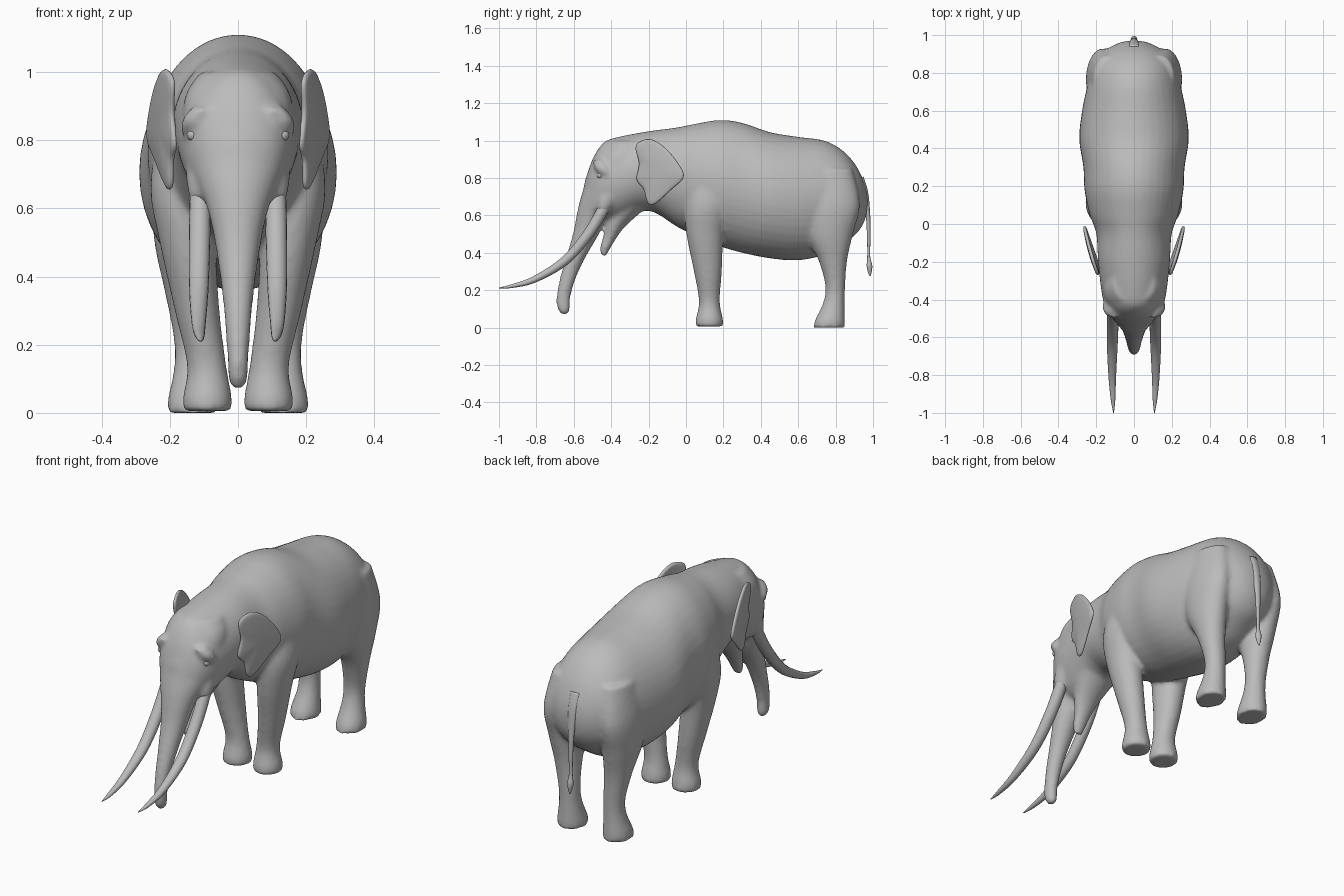
import bpy, bmesh, math
from mathutils import Vector

cube = bpy.data.objects.get("Cube")
if cube:
    bpy.data.objects.remove(cube)

grey = bpy.data.materials.new("grey hide")
grey.use_nodes = True
grey.diffuse_color = (0.5, 0.5, 0.5, 1)
grey.node_tree.nodes["Principled BSDF"].inputs["Base Color"].default_value = (0.5, 0.5, 0.5, 1)


def spline(points, steps, closed=False):
    """Catmull-Rom interpolation of tuples of any length."""
    n, out = len(points), []
    pick = (lambda i: points[i % n]) if closed else (lambda i: points[max(0, min(n - 1, i))])
    for i in range(n if closed else n - 1):
        a, b, c, d = (pick(i + k) for k in (-1, 0, 1, 2))
        for s in range(steps):
            t = s / steps
            out.append([q + t / 2 * (r - p + t * (2 * p - 5 * q + 4 * r - w + t * (3 * (q - r) + w - p)))
                        for p, q, r, w in zip(a, b, c, d)])
    return out if closed else out + [list(points[-1])]


def loft(bm, sections, side_axis=None, mirror=1, sides=28, steps=5):
    """Elliptical tube through (x, y, z, half width, half depth) sections."""
    path = spline(sections, steps)
    rings = []
    for i, (x, y, z, rx, rd) in enumerate(path):
        axis = side_axis
        if axis is None:
            t = Vector(path[min(i + 1, len(path) - 1)][:3]) - Vector(path[max(i - 1, 0)][:3])
            axis = Vector((0, t.z, -t.y)).normalized()
        ring = []
        for k in range(sides):
            a = math.tau * k / sides
            p = Vector((x + rx * math.cos(a), y, z)) + axis * rd * math.sin(a)
            ring.append(bm.verts.new((p.x * mirror, p.y, p.z)))
        rings.append(ring)
    for r, q in zip(rings, rings[1:]):
        for k in range(sides):
            bm.faces.new((r[k], r[(k + 1) % sides], q[(k + 1) % sides], q[k]))
    bm.faces.new(rings[0])
    bm.faces.new(rings[-1])


def finish(name, bm):
    bmesh.ops.recalc_face_normals(bm, faces=bm.faces)
    mesh = bpy.data.meshes.new(name)
    bm.to_mesh(mesh)
    bm.free()
    mesh.shade_smooth()
    mesh.materials.append(grey)
    obj = bpy.data.objects.new(name, mesh)
    bpy.context.collection.objects.link(obj)
    return obj


Y, Z = Vector((0, 1, 0)), Vector((0, 0, 1))
body = bmesh.new()

# torso, neck and skull: y, top, bottom, half width
torso = [(-.54, .78, .64, .06), (-.5, .9, .6, .115), (-.44, .99, .57, .152), (-.36, 1.02, .58, .172),
         (-.2, 1.05, .625, .19), (-.05, 1.07, .54, .2), (.05, 1.09, .49, .235), (.18, 1.11, .435, .262),
         (.3, 1.095, .4, .268), (.45, 1.045, .37, .29), (.6, 1.02, .36, .275), (.74, 1.0, .39, .245),
         (.84, .945, .45, .215), (.91, .865, .5, .165), (.955, .77, .57, .09), (.97, .7, .64, .03)]
loft(body, [(0, y, (t + b) / 2, w, (t - b) / 2) for y, t, b, w in torso], Z, sides=40)

# face and trunk: z, front y, back y, half width
face = [(1.0, -.42, -.2, .11), (.93, -.475, -.2, .155), (.82, -.53, -.2, .163), (.74, -.55, -.25, .152),
        (.67, -.57, -.34, .12), (.6, -.585, -.42, .09), (.5, -.605, -.465, .068), (.37, -.643, -.54, .049),
        (.26, -.675, -.59, .038), (.16, -.693, -.618, .031), (.1, -.687, -.62, .028), (.07, -.665, -.63, .016)]
loft(body, [(0, (f + b) / 2, z, w, (b - f) / 2) for z, f, b, w in face], Y)

# lower jaw
loft(body, [(0, -.3, .68, .12, .09), (0, -.37, .57, .075, .055), (0, -.41, .48, .045, .034),
            (0, -.435, .42, .034, .026), (0, -.44, .385, .022, .016)])

front_leg = [(.09, .125, .005, .07, .073), (.09, .125, .045, .072, .073), (.092, .125, .14, .058, .056),
             (.12, .117, .3, .066, .075), (.148, .102, .5, .082, .1), (.165, .115, .66, .092, .12),
             (.16, .14, .85, .07, .1)]
rear_leg = [(.135, .765, 0, .072, .085), (.135, .77, .04, .071, .08), (.132, .79, .13, .056, .058),
            (.134, .798, .22, .055, .053), (.148, .785, .36, .068, .077), (.16, .765, .5, .085, .128),
            (.165, .765, .66, .088, .165), (.14, .76, .85, .075, .13)]
for side in (-1, 1):
    loft(body, front_leg, Y, side)
    loft(body, rear_leg, Y, side)
    # cheek around the tusk root, and brow ridge
    loft(body, [(.1, -.34, .78, .05, .05), (.108, -.42, .69, .045, .05), (.11, -.45, .62, .03, .03)], None, side)
    loft(body, [(.1, -.47, .9, .03, .03), (.13, -.455, .86, .034, .034), (.145, -.42, .82, .02, .02)], None, side)

# fuse the overlapping volumes into one soft skin
skin = finish("body", body)
remesh = skin.modifiers.new("Fuse", 'REMESH')
remesh.mode = 'VOXEL'
remesh.voxel_size = .011
remesh.use_smooth_shade = True
soften = skin.modifiers.new("Soften", 'SMOOTH')
soften.factor = .5
soften.iterations = 9

ear_outline = [(-.27, .975), (-.2, 1.01), (-.12, .97), (-.045, .885), (-.01, .805), (-.075, .74),
               (-.165, .66), (-.205, .665), (-.225, .74), (-.265, .79), (-.25, .88)]
for side, label in ((1, "left"), (-1, "right")):
    # tusk
    bm = bmesh.new()
    loft(bm, [(.108, -.41, .7, .03, .03), (.111, -.455, .61, .031, .031), (.113, -.53, .49, .031, .029),
              (.115, -.65, .355, .028, .025), (.115, -.81, .258, .02, .018), (.111, -.93, .222, .012, .01),
              (.108, -1.0, .212, .002, .002)], None, side, 18, 6)
    finish(label + "_tusk", bm)

    # ear: concentric rings of the outline, slightly cupped and flaring backwards
    bm = bmesh.new()
    outline = spline(ear_outline, 4, True)
    cy, cz = -.15, .84
    rings = []
    for s in (1, .85, .6, .3):
        ring = []
        for y, z in outline:
            py, pz = cy + (y - cy) * s, cz + (z - cz) * s
            px = .187 + .31 * (py + .25) + .05 * (pz - .8) + .012 * (1 - s * s)
            ring.append(bm.verts.new((side * px, py, pz)))
        rings.append(ring)
    n = len(outline)
    for r, q in zip(rings, rings[1:]):
        for k in range(n):
            bm.faces.new((r[k], r[(k + 1) % n], q[(k + 1) % n], q[k]))
    bm.faces.new(rings[-1])
    ear = finish(label + "_ear", bm)
    thick = ear.modifiers.new("Thickness", 'SOLIDIFY')
    thick.thickness = .018
    thick.offset = 0
    ear.modifiers.new("Round", 'SUBSURF').levels = 1

    # eye
    bm = bmesh.new()
    bmesh.ops.create_uvsphere(bm, u_segments=16, v_segments=10, radius=.018)
    bmesh.ops.translate(bm, verts=bm.verts, vec=(side * .132, -.458, .815))
    finish(label + "_eye", bm)

# tail with tuft
bm = bmesh.new()
loft(bm, [(0, .93, .8, .03, .02), (0, .958, .72, .026, .016), (0, .973, .6, .017, .012),
          (0, .977, .48, .012, .009), (0, .977, .38, .01, .008), (0, .981, .33, .016, .015),
          (0, .983, .29, .008, .008), (0, .984, .275, .002, .002)], None, 1, 16)
finish("tail", bm)
